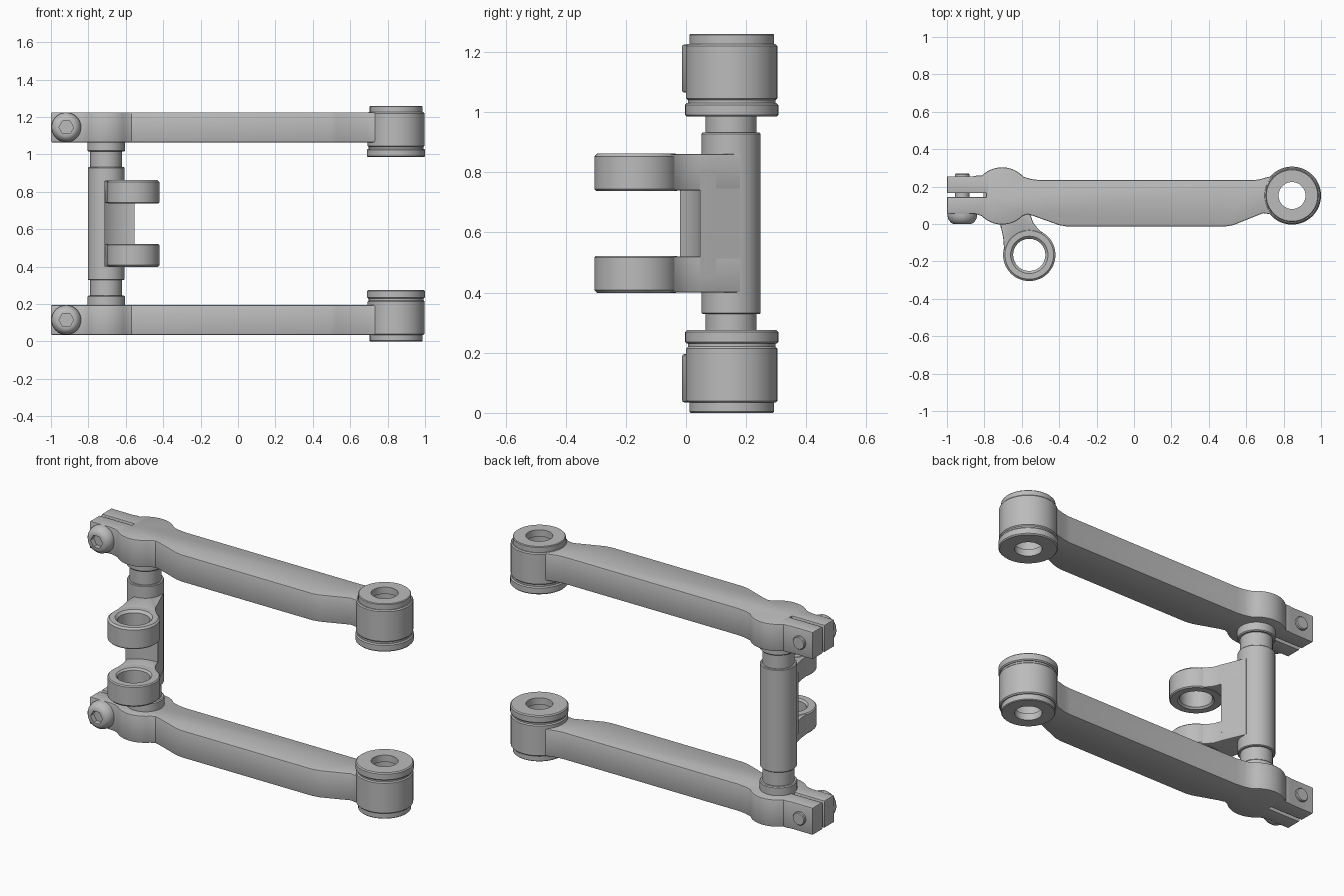
import bpy, bmesh, math
from mathutils import Vector

old = bpy.data.objects.get("Cube")
if old:
    bpy.data.objects.remove(old, do_unlink=True)

grey = bpy.data.materials.new("grey metal")
grey.use_nodes = True
grey.diffuse_color = (0.5, 0.5, 0.5, 1)
grey.node_tree.nodes["Principled BSDF"].inputs["Base Color"].default_value = (0.5, 0.5, 0.5, 1)

MID = 0.63                 # height of the mirror plane
POST = (-0.705, 0.15)      # plan position of the pivot post
EYE = (0.845, 0.152)       # plan position of the bushing eyes
LUG = (-0.56, -0.165)      # plan position of the lug rings


def arc(centre, r, start, end, n):
    """Points along an arc, angles in degrees."""
    pts = []
    for i in range(n + 1):
        a = math.radians(start + (end - start) * i / n)
        pts.append((centre[0] + r * math.cos(a), centre[1] + r * math.sin(a)))
    return pts


def finish(name, bm, mirror):
    """Turn a bmesh into an object, optionally mirrored top to bottom."""
    bmesh.ops.remove_doubles(bm, verts=bm.verts, dist=1e-5)
    bmesh.ops.recalc_face_normals(bm, faces=bm.faces)
    bmesh.ops.translate(bm, verts=bm.verts, vec=(0, 0, -MID))
    mesh = bpy.data.meshes.new(name)
    bm.to_mesh(mesh)
    bm.free()
    mesh.materials.append(grey)
    ob = bpy.data.objects.new(name, mesh)
    ob.location.z = MID
    bpy.context.collection.objects.link(ob)
    bpy.ops.object.select_all(action='DESELECT')
    ob.select_set(True)
    bpy.context.view_layer.objects.active = ob
    bpy.ops.object.shade_smooth_by_angle(angle=math.radians(30))
    if mirror:
        mod = ob.modifiers.new("Mirror", 'MIRROR')
        mod.use_axis = (False, False, True)
        mod.use_mirror_merge = False
    return ob


def prism(name, outline, z0, z1, bevel=0, mirror=True):
    """Extrude a plan outline upward and bevel its rims."""
    bm = bmesh.new()
    face = bm.faces.new([bm.verts.new((x, y, z0)) for x, y in outline])
    top = bmesh.ops.extrude_face_region(bm, geom=[face])["geom"]
    bmesh.ops.translate(bm, vec=(0, 0, z1 - z0),
                        verts=[v for v in top if isinstance(v, bmesh.types.BMVert)])
    bmesh.ops.recalc_face_normals(bm, faces=bm.faces)
    if bevel:
        rims = [e for e in bm.edges if abs(e.verts[0].co.z - e.verts[1].co.z) < 1e-5]
        bmesh.ops.bevel(bm, geom=rims, offset=bevel, segments=2, profile=0.5,
                        affect='EDGES', clamp_overlap=True)
    return finish(name, bm, mirror)


def lathe(name, profile, centre, along_y=False, closed=False, hexed=(), n=48, mirror=True):
    """Spin (radius, position) points; rings listed in hexed become hexagons."""
    bm = bmesh.new()
    rings = []
    for k, (r, t) in enumerate(profile):
        ring = []
        for i in range(n):
            a = 2 * math.pi * i / n
            s = r
            if k in hexed:
                s = r / math.cos(a % (math.pi / 3) - math.pi / 6)
            u, v = s * math.cos(a), s * math.sin(a)
            co = (u, t, v) if along_y else (u, v, t)
            ring.append(bm.verts.new(Vector(co) + Vector(centre)))
        rings.append(ring)
    pairs = list(zip(rings, rings[1:]))
    if closed:
        pairs.append((rings[-1], rings[0]))
    for a, b in pairs:
        for i in range(n):
            j = (i + 1) % n
            bm.faces.new((a[i], a[j], b[j], b[i]))
    return finish(name, bm, mirror)


# Arms: split clamp, round post boss and straight beam
clamp = [(-1, 0.165), (-0.79, 0.165), (-0.79, 0.145), (-1, 0.145), (-1, 0.055), (-0.86, 0.055), (-0.835, 0.05)]
front = [(-0.57, 0.052), (-0.54, 0.044), (-0.4, -0.006), (-0.36, -0.013), (0.49, -0.013), (0.53, -0.006), (0.69, 0.058)]
back = [(0.74, 0.255), (0.71, 0.25), (0.67, 0.238), (0.63, 0.234), (-0.5, 0.234), (-0.55, 0.24)]
rear_clamp = [(-0.835, 0.26), (-0.86, 0.255), (-1, 0.255)]
arm = (clamp + arc(POST, 0.153, 225, 315, 12) + front + [(0.74, 0.05)] + back
       + arc(POST, 0.153, 42, 135, 12) + rear_clamp)
prism("arms", arm, 0.035, 0.195, bevel=0.007)

# Bushing eyes: sleeve end, body, groove and flange around a stepped bore
lathe("bushing_eyes", [
    (0.072, 0), (0.137, 0), (0.141, 0.004), (0.141, 0.034), (0.146, 0.034), (0.152, 0.04),
    (0.152, 0.214), (0.146, 0.22), (0.146, 0.23), (0.149, 0.23), (0.155, 0.236),
    (0.155, 0.269), (0.149, 0.275), (0.072, 0.275), (0.072, 0.235), (0.084, 0.235),
    (0.084, 0.04), (0.072, 0.04)], (*EYE, 0), closed=True)

# Clamp bolts with a domed head and hexagonal socket
lathe("clamp_bolts", [
    (0, 0.03), (0.034, 0.03), (0.034, 0), (0.048, 0), (0.062, 0.008), (0.074, 0.024), (0.079, 0.042),
    (0.079, 0.056), (0.038, 0.056), (0.038, 0.265), (0.034, 0.27), (0, 0.27)],
    (-0.918, 0, 0.115), along_y=True, hexed=(1, 2))

# Pivot post: thin shaft, end collars and the thicker sleeve
lathe("post_shaft", [(0, 0.1), (0.085, 0.1), (0.085, 1.16), (0, 1.16)], (*POST, 0), mirror=False)
lathe("post_collars", [(0, 0.15), (0.1, 0.15), (0.1, 0.24), (0.095, 0.245), (0, 0.245)], (*POST, 0))
lathe("post_sleeve", [(0, 0.328), (0.094, 0.328), (0.098, 0.332), (0.098, 0.928),
                      (0.094, 0.932), (0, 0.932)], (*POST, 0), mirror=False)

# Lug rings with chamfered bores
lathe("lug_rings", [
    (0.1, 0.398), (0.13, 0.398), (0.14, 0.408), (0.14, 0.516), (0.134, 0.522), (0.096, 0.522),
    (0.086, 0.512), (0.086, 0.412)], (*LUG, 0), closed=True)

# Plates joining the rings to the sleeve, and the web between them
flare = [(-0.51, -0.03), (-0.538, 0.005), (-0.553, 0.047), (-0.575, 0.1), (-0.61, 0.18), (-0.7, 0.18)]
plate = ([(-0.715, 0.1), (-0.715, 0), (-0.7, -0.07), (-0.694, -0.14)]
         + arc(LUG, 0.113, 170, 42, 12) + [(-0.458, -0.075)] + flare)
prism("lug_plates", plate, 0.4, 0.52, bevel=0.006)
web = [(-0.715, 0.1)] + arc(LUG, 0.212, 137, 88, 10) + flare[3:]
prism("lug_web", web, 0.45, 0.81, mirror=False)
